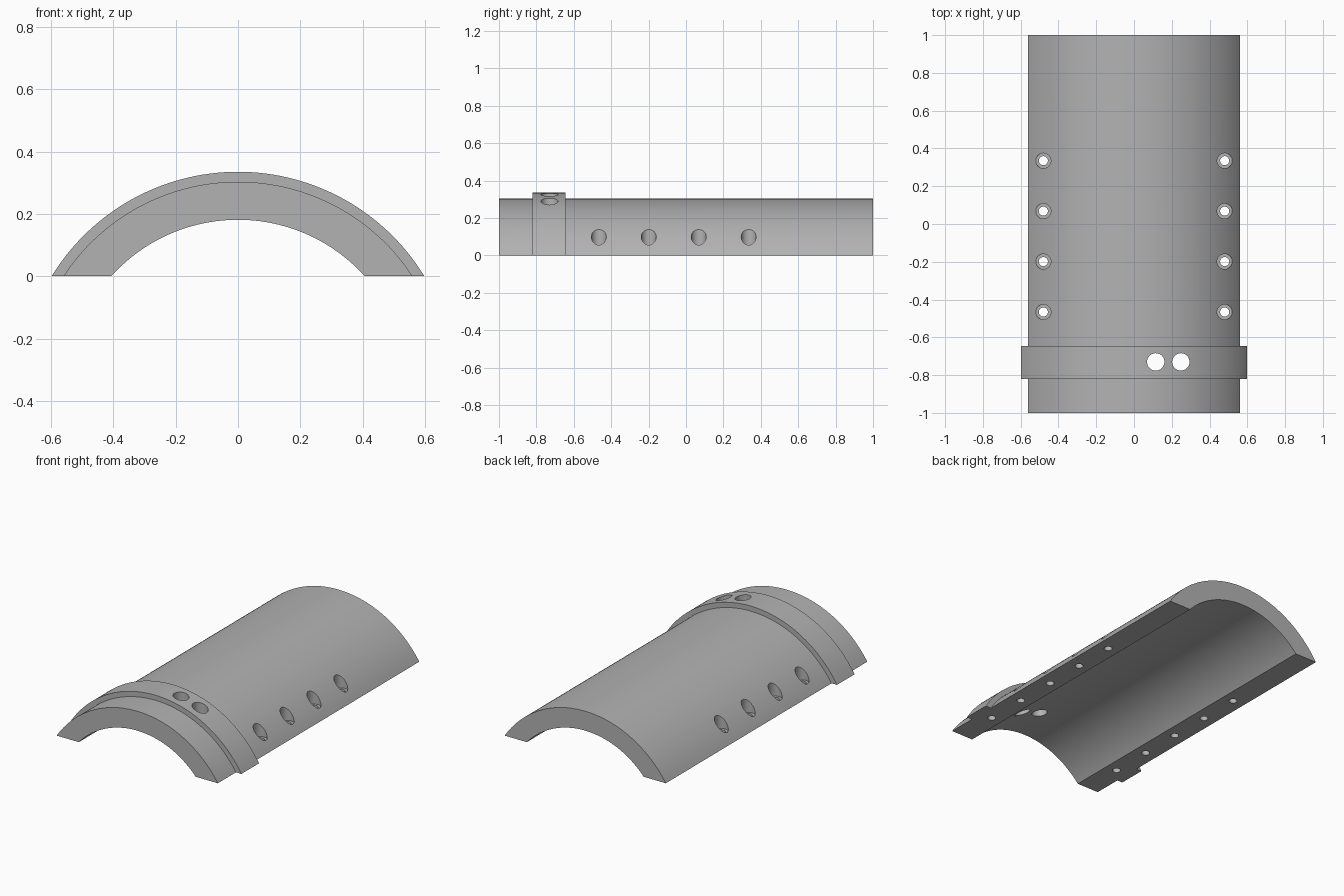
import bpy, bmesh, math
from mathutils import Matrix

cube = bpy.data.objects.get("Cube")
if cube:
    bpy.data.objects.remove(cube, do_unlink=True)

AXIS_Z = -0.366                       # common arc centre, below the cut plane
R_IN, R_SHELL, R_BAND = 0.547, 0.669, 0.701

grey = bpy.data.materials.new("plain_grey")
grey.use_nodes = True
colour = (0.45, 0.45, 0.45, 1)
grey.diffuse_color = colour
grey.node_tree.nodes["Principled BSDF"].inputs["Base Color"].default_value = colour


def finish(name, bm):
    bmesh.ops.recalc_face_normals(bm, faces=bm.faces[:])
    mesh = bpy.data.meshes.new(name)
    bm.to_mesh(mesh)
    bm.free()
    mesh.materials.append(grey)
    ob = bpy.data.objects.new(name, mesh)
    bpy.context.collection.objects.link(ob)
    return ob


def arc(r, n=64):
    """Points on an arc of radius r, cut off at z = 0."""
    half = math.acos(-AXIS_Z / r)
    angles = [half * (2 * i / n - 1) for i in range(n + 1)]
    return [(r * math.sin(a), max(0, r * math.cos(a) + AXIS_Z)) for a in angles]


def arched(name, r_in, r_out, y0, y1):
    """Arched strip between two radii, extruded along y."""
    bm = bmesh.new()
    rings = [[[bm.verts.new((x, y, z)) for x, z in arc(r)] for r in (r_in, r_out)]
             for y in (y0, y1)]
    (fi, fo), (bi, bo) = rings
    for a, b in ((fi, fo), (fo, bo), (bo, bi), (bi, fi)):
        for i in range(len(a) - 1):
            bm.faces.new((a[i], a[i + 1], b[i + 1], b[i]))
    for i in (0, -1):
        bm.faces.new((fi[i], fo[i], bo[i], bi[i]))
    return finish(name, bm)


def drills(name, spots, r, z0, z1):
    """Row of upright cylinders used as a cutter."""
    bm = bmesh.new()
    for x, y in spots:
        bmesh.ops.create_cone(bm, cap_ends=True, segments=32, radius1=r, radius2=r,
                              depth=z1 - z0,
                              matrix=Matrix.Translation((x, y, (z0 + z1) / 2)))
    ob = finish(name, bm)
    ob.hide_render = True
    return ob


def combine(target, tool, operation):
    mod = target.modifiers.new(tool.name, 'BOOLEAN')
    mod.operation, mod.object, mod.solver = operation, tool, 'EXACT'
    bpy.context.view_layer.objects.active = target
    bpy.ops.object.modifier_apply(modifier=mod.name)
    bpy.data.objects.remove(tool, do_unlink=True)


# Half-pipe shell with a raised clamp band
shell = arched("half_pipe_shell", R_IN, R_SHELL, -1, 1)
combine(shell, arched("raised_band", (R_IN + R_SHELL) / 2, R_BAND, -0.82, -0.645), 'UNION')

# Counterbored bolt holes along both edges; the pair under the band is blind
rows = [0.335 - 0.267 * i for i in range(5)]
bolts = [(s * 0.48, y) for y in rows for s in (-1, 1)]
combine(shell, drills("counterbores", bolts[:8], 0.04, 0.05, 0.5), 'DIFFERENCE')
combine(shell, drills("bolt_bores", bolts[:8], 0.024, -0.1, 0.3), 'DIFFERENCE')
combine(shell, drills("blind_bores", bolts[8:], 0.024, -0.1, 0.08), 'DIFFERENCE')

# Two port holes through the band
combine(shell, drills("port_holes", [(0.115, -0.73), (0.248, -0.73)], 0.046, 0, 0.6), 'DIFFERENCE')

bpy.ops.object.select_all(action='DESELECT')
shell.select_set(True)
bpy.context.view_layer.objects.active = shell
bpy.ops.object.shade_smooth_by_angle(angle=math.radians(30))
